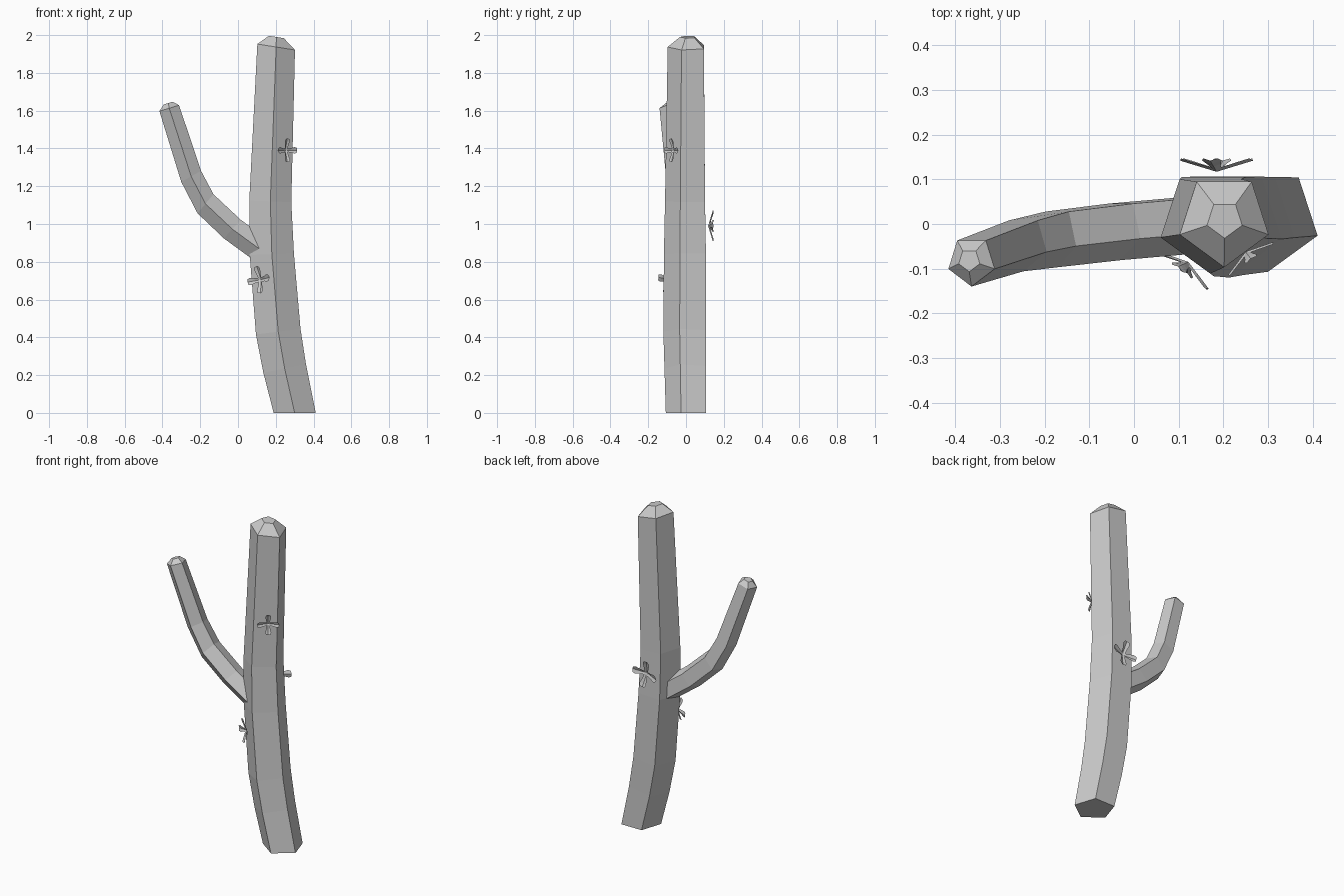
import bpy, bmesh
from math import sin, cos, pi, radians
from mathutils import Vector, Matrix

if "Cube" in bpy.data.objects:
    bpy.data.objects.remove(bpy.data.objects["Cube"], do_unlink=True)

grey = bpy.data.materials.new("plain grey")
grey.use_nodes = True
color = (0.6, 0.6, 0.6, 1)
grey.diffuse_color = color
grey.node_tree.nodes["Principled BSDF"].inputs["Base Color"].default_value = color


def finish(bm, name):
    mesh = bpy.data.meshes.new(name)
    bm.to_mesh(mesh)
    bm.free()
    mesh.materials.append(grey)
    obj = bpy.data.objects.new(name, mesh)
    bpy.context.collection.objects.link(obj)
    return obj


def stem(name, rings):
    """Five-sided tube; each ring is (x, y, z, radius, lean towards -x in degrees)."""
    bm = bmesh.new()
    loops = []
    for x, y, z, r, lean in rings:
        a = radians(lean)
        across = Vector((cos(a), 0, sin(a)))
        loop = []
        for i in range(5):
            t = -pi / 2 + i * 2 * pi / 5
            p = Vector((x, y, z)) + across * r * cos(t) + Vector((0, r * sin(t), 0))
            loop.append(bm.verts.new(p))
        loops.append(loop)
    for low, high in zip(loops, loops[1:]):
        for i in range(5):
            j = (i + 1) % 5
            bm.faces.new((low[i], low[j], high[j], high[i]))
    bm.faces.new(loops[0][::-1])
    bm.faces.new(loops[-1])
    return finish(bm, name)


def flower(name, centre, facing, roll, size):
    """Four spoon-shaped petals spreading from a small centre, facing sideways."""
    bm = bmesh.new()
    outline = [(0, .12), (.45, .19), (.75, .27), (.94, .2), (1, 0)]
    for k in range(4):
        turn = Matrix.Rotation(k * pi / 2, 3, 'Z')
        rims = []
        for side in (1, -1):
            rims.append([bm.verts.new(turn @ Vector((d, side * w, .08 + .3 * d)) * size)
                         for d, w in outline[:-1]])
        spine = [bm.verts.new(turn @ Vector((d, 0, .3 * d)) * size) for d, w in outline]
        for rim in rims:
            for i in range(3):
                bm.faces.new((spine[i], spine[i + 1], rim[i + 1], rim[i]))
            bm.faces.new((spine[3], spine[4], rim[3]))
    bmesh.ops.recalc_face_normals(bm, faces=bm.faces)
    obj = finish(bm, name)
    # local z points out of the stem, local y points up
    a = radians(facing)
    out = Vector((cos(a), sin(a), 0))
    up = Vector((0, 0, 1))
    basis = Matrix((up.cross(out), up, out)).transposed()
    spin = Matrix.Rotation(radians(roll), 3, 'Z')
    obj.matrix_world = Matrix.Translation(centre) @ (basis @ spin).to_4x4()


# Main stem, curving up to a faceted tip
stem("trunk", [
    (.30, .01, 0, .117, 0),
    (.247, .007, .235, .121, 11),
    (.213, .005, .43, .125, 7),
    (.179, .006, .84, .123, 2),
    (.171, .006, 1.12, .117, -2),
    (.202, .009, 1.937, .106, -9),
    (.203, .01, 1.99, .042, -9),
])

# Side arm, bending from sideways to upright
stem("arm", [
    (.118, .002, .865, .07, 48),
    (-.03, -.011, .973, .07, 48),
    (-.172, -.028, 1.107, .069, 50),
    (-.248, -.043, 1.252, .063, 29),
    (-.364, -.083, 1.613, .057, 17),
    (-.369, -.081, 1.64, .026, 17),
])

# Small flowers on three faces of the trunk
flower("lower_flower", (.122, -.085, .705), -126, 10, .073)
flower("upper_flower", (.25, -.062, 1.39), -54, 0, .063)
flower("back_flower", (.185, .117, .99), 90, -10, .083)
